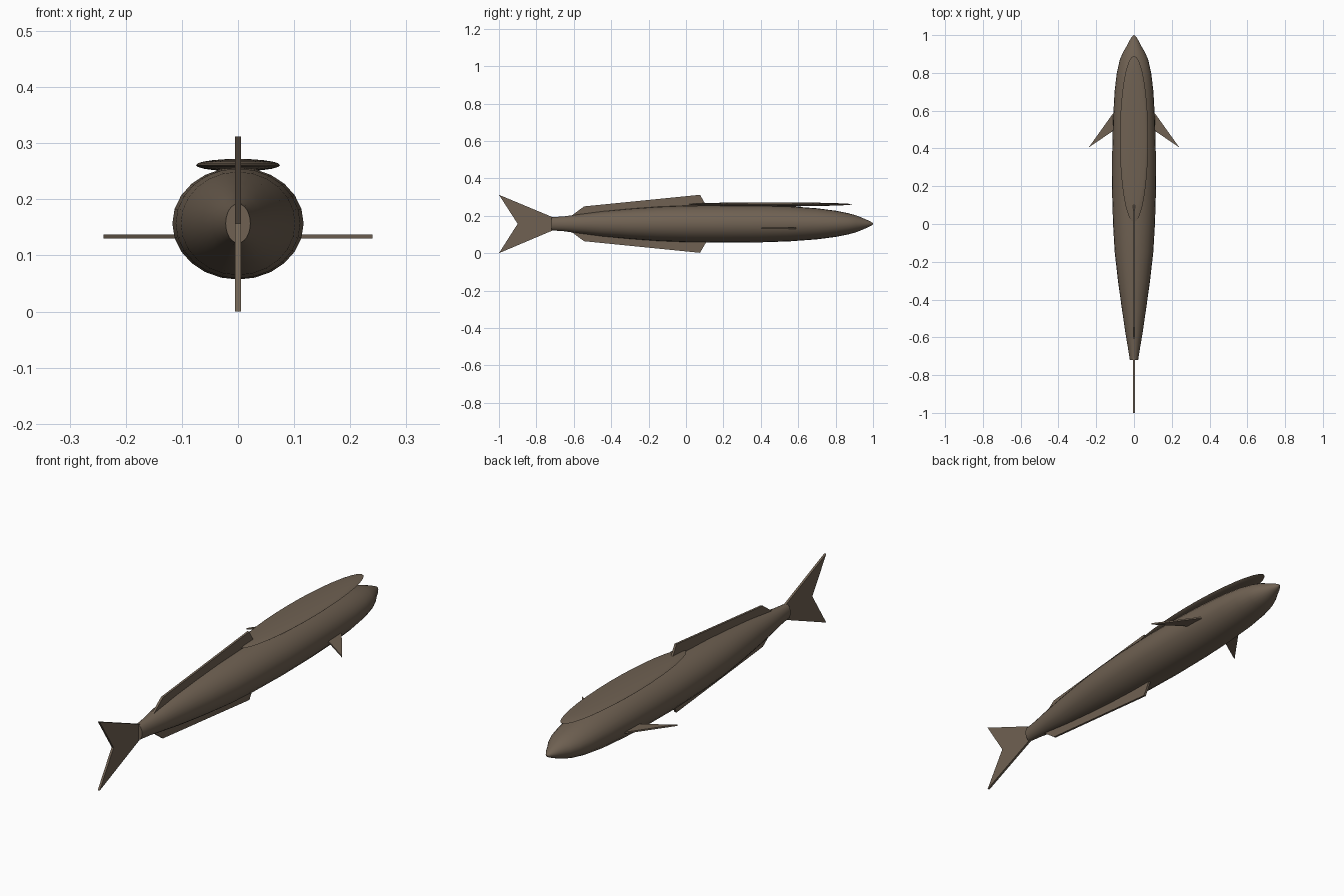
import bpy, bmesh, math

if "Cube" in bpy.data.objects:
    bpy.data.objects.remove(bpy.data.objects["Cube"])

ZC = 0.157  # height of the body axis

mat = bpy.data.materials.new("brown_skin")
mat.diffuse_color = (0.16, 0.12, 0.085, 1)
mat.use_nodes = True
mat.node_tree.nodes["Principled BSDF"].inputs["Base Color"].default_value = mat.diffuse_color


def finish(name, bm, smooth=None):
    bmesh.ops.recalc_face_normals(bm, faces=bm.faces)
    me = bpy.data.meshes.new(name)
    bm.to_mesh(me)
    bm.free()
    me.materials.append(mat)
    ob = bpy.data.objects.new(name, me)
    bpy.context.collection.objects.link(ob)
    if smooth:
        bpy.ops.object.select_all(action='DESELECT')
        ob.select_set(True)
        bpy.context.view_layer.objects.active = ob
        bpy.ops.object.shade_smooth_by_angle(angle=math.radians(smooth))
    return ob


def loft(name, stations, sides):
    """Elliptical rings (y, half width, half height) skinned along y."""
    bm = bmesh.new()
    rings = []
    for y, rx, rz in stations:
        rings.append([bm.verts.new((rx * math.cos(2 * math.pi * i / sides), y,
                                    ZC + rz * math.sin(2 * math.pi * i / sides)))
                      for i in range(sides)])
    for a, b in zip(rings, rings[1:]):
        for i in range(sides):
            j = (i + 1) % sides
            bm.faces.new((a[i], a[j], b[j], b[i]))
    bm.faces.new(rings[0])
    bm.faces.new(rings[-1])
    return finish(name, bm, 40)


def plate(name, points, offset):
    """Flat fin: outline extruded along the offset vector."""
    bm = bmesh.new()
    face = bm.faces.new([bm.verts.new(p) for p in points])
    new = bmesh.ops.extrude_face_region(bm, geom=[face], use_keep_orig=True)
    bmesh.ops.translate(bm, vec=offset,
                        verts=[g for g in new["geom"] if isinstance(g, bmesh.types.BMVert)])
    return finish(name, bm)


# Body
loft("body", [
    (-0.72, 0.022, 0.035), (-0.65, 0.033, 0.040), (-0.58, 0.045, 0.050),
    (-0.45, 0.064, 0.067), (-0.30, 0.085, 0.081), (-0.15, 0.102, 0.092),
    (0.00, 0.111, 0.098), (0.20, 0.117, 0.100), (0.40, 0.115, 0.099),
    (0.55, 0.111, 0.094), (0.70, 0.103, 0.083), (0.80, 0.091, 0.070),
    (0.87, 0.075, 0.056), (0.91, 0.058, 0.045), (0.94, 0.040, 0.033),
    (0.97, 0.025, 0.020), (0.99, 0.012, 0.010), (1.00, 0.003, 0.003)], 24)

# Suction disc on the head
bm = bmesh.new()
bmesh.ops.create_uvsphere(bm, u_segments=32, v_segments=10, radius=1)
bmesh.ops.scale(bm, vec=(0.075, 0.44, 0.011), verts=bm.verts)
bmesh.ops.translate(bm, vec=(0, 0.45, 0.261), verts=bm.verts)
finish("suction_disc", bm, 40)

# Dorsal and anal fins, mirrored about the body axis
fin = [(-0.61, 0.045), (-0.545, 0.093), (0.075, 0.155), (0.108, 0.098), (0.09, 0.06), (-0.5, 0.03)]
for name, s in (("dorsal_fin", 1), ("anal_fin", -1)):
    plate(name, [(-0.005, y, ZC + s * h) for y, h in fin], (0.01, 0, 0))

# Forked tail fin
tail = [(-0.70, 0.03), (-1.0, 0.155), (-0.90, 0.0), (-1.0, -0.157), (-0.70, -0.03)]
plate("tail_fin", [(-0.005, y, ZC + h) for y, h in tail], (0.01, 0, 0))

# Pectoral fins
for name, s in (("left_pectoral_fin", -1), ("right_pectoral_fin", 1)):
    plate(name, [(s * x, y, 0.13) for x, y in
                 ((0.09, 0.60), (0.115, 0.58), (0.24, 0.405), (0.115, 0.49), (0.09, 0.50))],
          (0, 0, 0.007))
